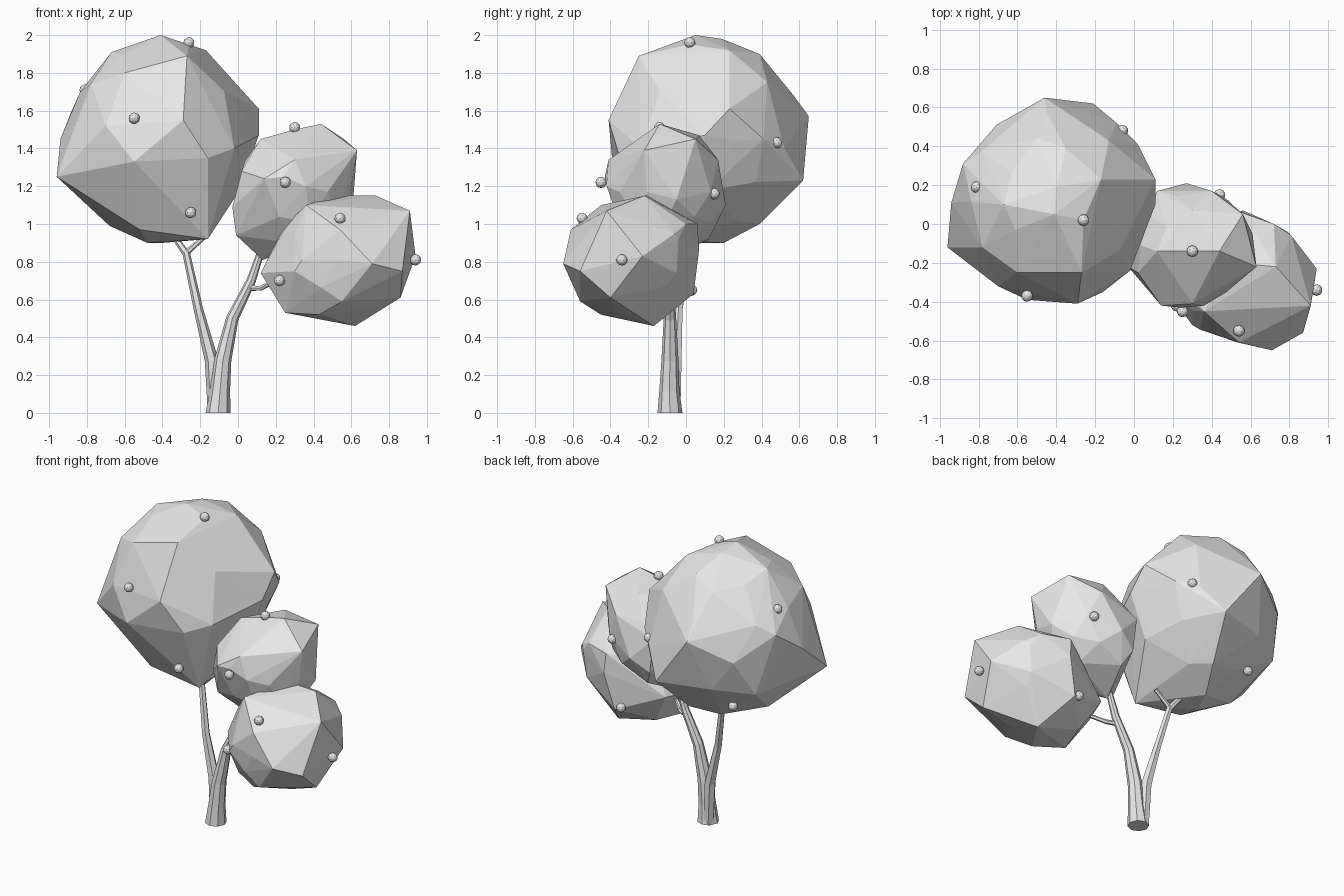
import bpy
import bmesh
import math
import random
from mathutils import Vector

random.seed(4)

default_cube = bpy.data.objects.get("Cube")
if default_cube:
    bpy.data.objects.remove(default_cube, do_unlink=True)

# Single flat colour shared by every part
GREY = (0.8, 0.8, 0.8, 1)
grey = bpy.data.materials.new("light grey")
grey.use_nodes = True
grey.diffuse_color = GREY
for node in grey.node_tree.nodes:
    if node.type == "BSDF_PRINCIPLED":
        node.inputs["Base Color"].default_value = GREY


def finish(bm, name):
    """Turn a bmesh into a flat-shaded object in the scene."""
    bmesh.ops.recalc_face_normals(bm, faces=bm.faces)
    mesh = bpy.data.meshes.new(name)
    bm.to_mesh(mesh)
    bm.free()
    mesh.materials.append(grey)
    obj = bpy.data.objects.new(name, mesh)
    bpy.context.collection.objects.link(obj)
    return obj


def crown(name, centre, radius, corners):
    """Faceted leaf mass: a jittered ball wrapped together with its key corners."""
    bm = bmesh.new()
    bmesh.ops.create_icosphere(bm, subdivisions=2, radius=radius)
    bmesh.ops.delete(bm, geom=list(bm.edges), context="EDGES_FACES")
    for vert in bm.verts:
        vert.co = Vector(centre) + vert.co * random.uniform(0.88, 0.94)
    for corner in corners:
        bm.verts.new(corner)
    bmesh.ops.convex_hull(bm, input=list(bm.verts))
    loose = [v for v in bm.verts if not v.link_faces]
    bmesh.ops.delete(bm, geom=loose, context="VERTS")
    return finish(bm, name)


def branch(name, path, sides=6):
    """Tapered tube along a path of (x, y, z, radius)."""
    bm = bmesh.new()
    centres = [Vector(p[:3]) for p in path]
    rings = []
    last = len(path) - 1
    for i, centre in enumerate(centres):
        along = centres[min(i + 1, last)] - centres[max(i - 1, 0)]
        if centre.z == 0:
            along = Vector((0, 0, 1))
        turn = Vector((0, 0, 1)).rotation_difference(along.normalized())
        ring = []
        for k in range(sides):
            a = math.tau * k / sides
            offset = Vector((math.cos(a), math.sin(a), 0)) * path[i][3]
            ring.append(bm.verts.new(centre + turn @ offset))
        rings.append(ring)
    for low, high in zip(rings, rings[1:]):
        for k in range(sides):
            n = (k + 1) % sides
            bm.faces.new((low[k], low[n], high[n], high[k]))
    bm.faces.new(rings[0][::-1])
    bm.faces.new(rings[-1])
    return finish(bm, name)


def berry(name, place):
    bm = bmesh.new()
    bmesh.ops.create_icosphere(bm, subdivisions=2, radius=0.03)
    bmesh.ops.translate(bm, verts=bm.verts, vec=place)
    return finish(bm, name)


# Trunk and branches
branch("trunk", [(-.105, -.085, 0, .066), (-.095, -.088, .12, .053),
                 (-.08, -.085, .28, .045), (-.03, -.085, .5, .033),
                 (.07, -.09, .7, .025), (.13, -.09, .88, .018)], 8)
branch("right_branch", [(-.125, -.06, 0, .035), (-.14, -.055, .28, .036),
                        (-.21, -.04, .55, .025), (-.275, .01, .85, .02)])
branch("right_outer_twig", [(-.272, .01, .84, .02), (-.35, .06, .95, .014)])
branch("right_inner_twig", [(-.27, .01, .85, .016), (-.17, 0, .94, .012)])
branch("left_twig", [(.05, -.09, .66, .017), (.12, -.12, .66, .014),
                     (.2, -.18, .7, .012), (.3, -.22, .72, .01)])

# Leaf crowns
crown("large_crown", (-.42, .115, 1.44), .537, [
    (-.96, -.12, 1.25), (-.88, .31, 1.6), (-.94, .11, 1.45), (-.67, .1, 1.91),
    (-.41, .05, 2), (-.4, .19, 1.98), (-.17, .23, 1.92), (-.26, .02, 1.95),
    (-.61, -.03, 1.9), (-.78, -.12, 1.74), (-.13, .43, 1.75), (-.5, .44, 1.83),
    (-.46, .65, 1.57), (-.21, .62, 1.23), (-.09, .52, 1.4), (.02, .41, 1.45),
    (.11, .23, 1.61), (.11, .1, 1.47), (-.02, -.24, 1.4),
    (-.29, -.41, 1.55), (-.16, -.35, 1.35), (-.55, -.39, 1.33), (-.7, -.32, 1.52),
    (-.27, -.25, 1.89), (-.6, -.25, 1.8), (-.16, -.18, .92), (-.52, -.18, .97),
    (-.4, .2, .9), (-.48, .02, .9), (-.68, .1, .99), (-.3, .39, 1),
    (-.35, .39, 1.9), (-.45, .57, 1.68), (-.78, .4, 1.55), (-.78, .38, 1.2)])
crown("middle_crown", (.3, -.11, 1.17), .333, [
    (-.03, -.22, 1.09), (-.01, -.2, .94), (.02, -.25, 1.28),
    (.44, -.14, 1.53), (.3, -.14, 1.5), (.63, -.22, 1.39),
    (.56, .05, 1.45), (.61, -.05, 1.13), (.27, .21, 1.1), (.4, .17, 1.34),
    (.12, .17, 1.25), (.3, .07, 1.47), (.2, .12, .92), (.15, .17, 1.02),
    (.14, -.42, 1.24), (.36, -.42, 1.2), (.24, -.43, 1.25), (.3, -.41, 1.34),
    (.13, -.1, .81), (.12, -.14, 1.45)])
crown("small_crown", (.53, -.28, .81), .357, [
    (.71, -.65, .79), (.87, -.56, .75), (.94, -.23, .83),
    (.91, -.42, 1.07), (.73, -.22, 1.15), (.51, -.2, 1.15),
    (.36, -.45, 1.1), (.24, -.35, .95), (.12, -.28, .74), (.62, -.17, .46),
    (.25, -.35, .53), (.43, -.45, .52), (.55, -.56, .59), (.3, -.52, .75),
    (.56, .07, .87), (.55, .06, 1), (.5, .04, .63), (.72, 0, 1),
    (.2, -.07, .75), (.32, -.14, .54), (.77, -.05, .74), (.79, -.04, .92),
    (.81, -.06, .95), (.86, -.4, .61), (.54, -.61, .97)])

# Berries sitting on the crowns
BERRIES = {
    "large_crown_berry": [(-.55, -.37, 1.56), (-.26, .02, 1.96), (-.81, .19, 1.71),
                          (-.25, -.27, 1.06), (-.06, .48, 1.43), (-.6, .36, 1.07)],
    "middle_crown_berry": [(.3, -.14, 1.51), (.25, -.45, 1.22), (.44, .15, 1.16)],
    "small_crown_berry": [(.54, -.55, 1.03), (.94, -.34, .81),
                          (.22, -.42, .7), (.46, .03, .65)],
}
for name, places in BERRIES.items():
    for number, place in enumerate(places, 1):
        berry(f"{name}_{number}", place)
